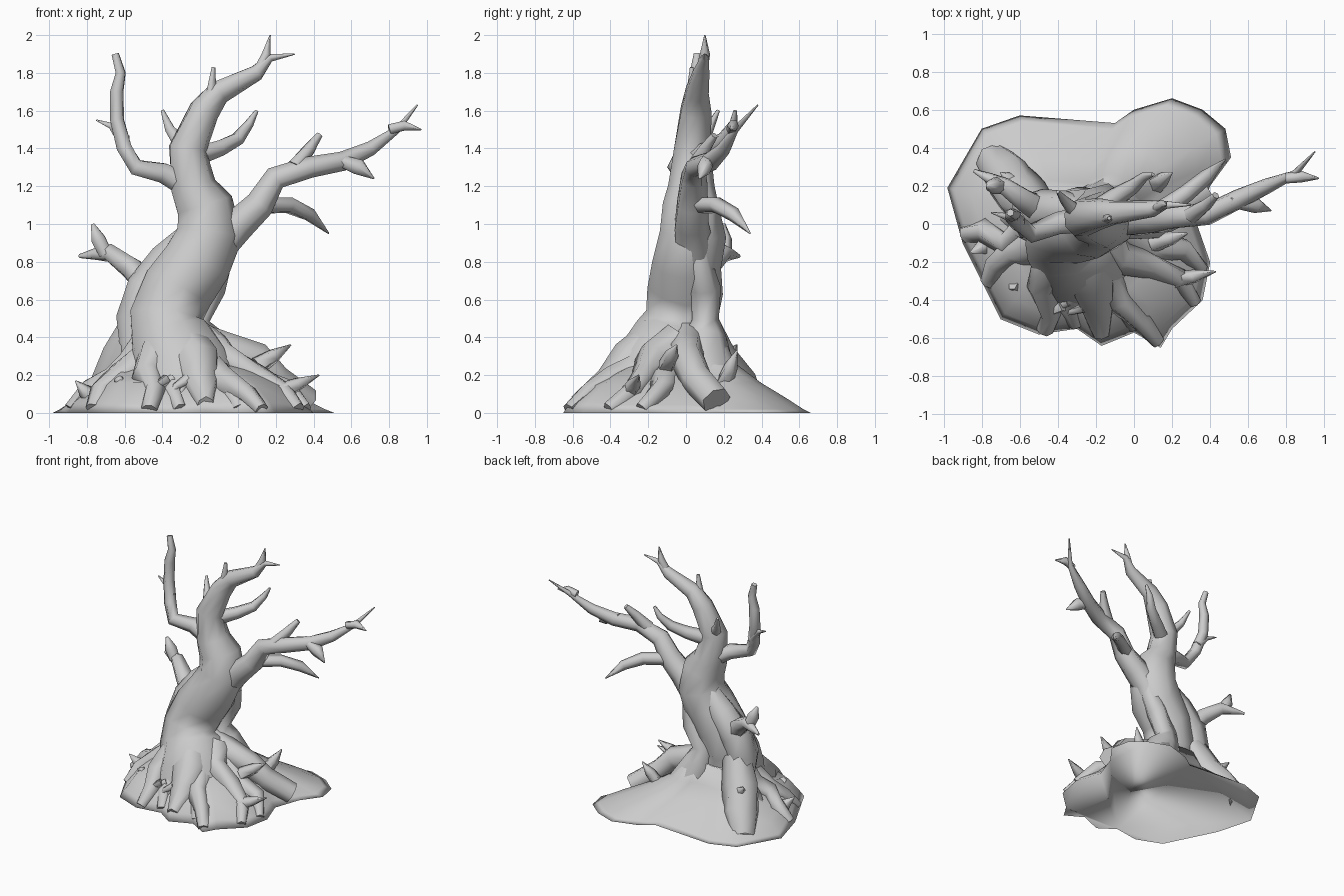
import bpy, bmesh, math, random
from mathutils import Vector

random.seed(4)
cube = bpy.data.objects.get("Cube")
if cube:
    bpy.data.objects.remove(cube, do_unlink=True)

bark = bpy.data.materials.new("grey bark")
bark.use_nodes = True
GREY = (0.6, 0.6, 0.6, 1)
bark.diffuse_color = GREY
bark.node_tree.nodes["Principled BSDF"].inputs["Base Color"].default_value = GREY


def finish(name, bm, angle):
    """Turn a bmesh into a smooth shaded bark object."""
    bmesh.ops.recalc_face_normals(bm, faces=bm.faces)
    mesh = bpy.data.meshes.new(name)
    bm.to_mesh(mesh)
    bm.free()
    mesh.materials.append(bark)
    obj = bpy.data.objects.new(name, mesh)
    bpy.context.collection.objects.link(obj)
    bpy.ops.object.select_all(action="DESELECT")
    obj.select_set(True)
    bpy.context.view_layer.objects.active = obj
    bpy.ops.object.shade_smooth_by_angle(angle=math.radians(angle))


def skin(bm, rings):
    """Join successive rings with quads and cap both ends."""
    for low, high in zip(rings, rings[1:]):
        count = len(low)
        for i in range(count):
            j = (i + 1) % count
            bm.faces.new((low[i], low[j], high[j], high[i]))
    bm.faces.new(rings[0][::-1])
    bm.faces.new(rings[-1])


def spread(radii, t):
    """Radius at fraction t of a limb, blended between evenly spaced radii."""
    place = t * (len(radii) - 1)
    k = min(int(place), len(radii) - 2)
    return max(radii[k] + (radii[k + 1] - radii[k]) * (place - k), .004)


def limb(name, radii, path, sides=6, rough=0.1):
    """Gnarled tube along a path, kept above the ground."""
    bm = bmesh.new()
    pts = [Vector(p) for p in path]
    last = len(pts) - 1
    rings = []
    side = Vector((0, 1, 0))
    for k, centre in enumerate(pts):
        axis = (pts[min(k + 1, last)] - pts[max(k - 1, 0)]).normalized()
        side = (side - axis * side.dot(axis)).normalized()
        other = axis.cross(side)
        ring = []
        for i in range(sides):
            turn = math.tau * i / sides
            radius = spread(radii, k / last) * random.uniform(1 - rough, 1 + rough)
            spot = centre + radius * (side * math.cos(turn) + other * math.sin(turn))
            spot.z = max(spot.z, 0)
            ring.append(bm.verts.new(spot))
        rings.append(ring)
    skin(bm, rings)
    finish(name, bm, 75)


# Spreading ground mound: a gentle slope behind, a lumpy steep shelf in front
outline = [(-.98, .19), (-.8, .5), (-.6, .57), (-.1, .53), (0, .6),
           (.2, .66), (.36, .6), (.48, .5), (.51, .35), (.4, .2), (.33, 0),
           (.4, -.2), (.36, -.4), (.2, -.55), (.14, -.65), (0, -.57),
           (-.17, -.64), (-.3, -.55), (-.5, -.58), (-.7, -.5), (-.8, -.3), (-.9, -.1)]
heart = Vector((-.34, 0, 0))
bm = bmesh.new()
rings = []
for scale, back, front in ((1, 0, 0), (.94, .02, .05), (.8, .08, .14), (.6, .16, .2),
                           (.4, .26, .27), (.3, .4, .36)):
    ring = []
    for x, y in outline:
        spot = heart.lerp(Vector((x, y, 0)), scale)
        spot.z = front * random.uniform(.8, 1.2) if y < .1 else back
        ring.append(bm.verts.new(spot))
    rings.append(ring)
skin(bm, rings)
finish("ground_mound", bm, 180)

# Twisted trunk, running up into the crown branch
limb("trunk", (.3, .2, .19, .11, .06, 0),
     [(-.28, -.14, .1), (-.3, -.12, .26), (-.35, -.07, .4), (-.38, -.03, .5),
      (-.32, 0, .66), (-.22, 0, .8), (-.16, .03, .95), (-.18, .03, 1.1),
      (-.24, .03, 1.2), (-.27, .03, 1.4), (-.18, .05, 1.6), (-.1, .06, 1.7),
      (.1, .08, 1.8), (.17, .1, 1.88), (.3, .1, 1.9)], sides=9, rough=.06)
limb("trunk_left_strand", (.16, .1, .13, .12, .06),
     [(-.57, .06, .1), (-.52, .05, .3), (-.54, .04, .5), (-.48, .06, .65),
      (-.36, .07, .8), (-.2, .05, 1)], sides=7)
limb("trunk_right_strand", (.17, .08, .08, .06),
     [(-.1, .1, .15), (-.2, .1, .4), (-.22, .1, .5), (-.14, .1, .66),
      (-.1, .07, .8), (-.1, .05, 1)], sides=7)

# Broad buttresses sweeping into the mound
limb("left_buttress", (.1, .15, .1),
     [(-.5, .07, .5), (-.58, .14, .3), (-.66, .24, .14), (-.74, .34, 0)], sides=7)
limb("right_buttress", (.1, .09, .08),
     [(-.24, 0, .4), (-.06, 0, .33), (.1, 0, .29), (.2, .05, .18), (.36, .16, .06)], sides=7)
limb("front_buttress", (.12, .13, .05),
     [(-.3, -.15, .4), (-.22, -.28, .27), (-.2, -.4, .14), (-.17, -.58, .04)], sides=7)

# Large right branch with its side shoots
limb("right_branch", (.1, .09, .06, .045, 0),
     [(-.2, .03, .7), (-.08, .04, .9), (0, .03, 1), (.12, .03, 1.1), (.2, .04, 1.24),
      (.38, .05, 1.3), (.55, .13, 1.33), (.7, .2, 1.4), (.84, .26, 1.5), (.95, .38, 1.63)],
     sides=7)
limb("right_branch_fork", (.03, .03, 0), [(.8, .24, 1.5), (.88, .25, 1.52), (.97, .24, 1.5)])
limb("right_branch_barb", (.03, .045, 0), [(.5, .12, 1.35), (.64, .1, 1.3), (.72, .07, 1.24)])
limb("right_branch_spur", (.05, .02), [(.3, .05, 1.3), (.38, .1, 1.4), (.43, .15, 1.47)])
limb("right_low_shoot", (.05, .045, .04, 0),
     [(.1, .04, 1.1), (.27, .16, 1.1), (.38, .25, 1.05), (.48, .34, .95)])

# Crown shoots
limb("crown_fork", (.03, .025, 0), [(.1, .08, 1.8), (.15, .1, 1.9), (.17, .1, 2)])
limb("crown_stub", (.05, .01), [(-.17, .05, 1.6), (-.14, .03, 1.7), (-.13, .03, 1.83)])
limb("crown_right_shoot", (.06, .04, .01),
     [(-.25, .04, 1.35), (-.1, .14, 1.4), (0, .2, 1.45), (.06, .25, 1.53), (.1, .26, 1.6)])
limb("crown_left_shoot", (.05, .01), [(-.28, .04, 1.4), (-.36, .12, 1.5), (-.4, .17, 1.6)])

# Upper left branch
limb("left_branch", (.07, .045, .04, .02),
     [(-.2, .03, 1.15), (-.4, 0, 1.27), (-.54, -.05, 1.3), (-.6, 0, 1.4),
      (-.64, .04, 1.55), (-.64, .05, 1.7), (-.62, .05, 1.8), (-.65, .06, 1.9)])
limb("left_branch_barb", (.04, 0), [(-.6, .02, 1.44), (-.67, .04, 1.52), (-.75, .06, 1.55)])

# Lower left branch
limb("left_low_branch", (.08, .05, .01),
     [(-.44, .05, .62), (-.57, .12, .77), (-.68, .2, .85), (-.76, .24, .84), (-.84, .28, .83)])
limb("left_low_fork", (.04, .045, .01), [(-.7, .2, .84), (-.74, .2, .92), (-.77, .2, 1)])

# Arching roots from the trunk out to chosen corners of the mound rim
for n, corner in enumerate((-1, -2, -4, -5, -7, -8, -10, -11)):
    reach = Vector((*outline[corner], 0)) - heart
    across = Vector((-reach.y, reach.x, 0))
    path = []
    for along, height in ((.22, .36), (.4, .27), (.6, .19), (.8, .12), (.96, .02)):
        spot = heart + reach * along + across * random.uniform(-.08, .08)
        spot.z = height * random.uniform(.85, 1.1)
        path.append(spot)
    limb(f"root_{n}", (.11, .075, .04), path, rough=.2)

# Thin broken spikes sticking up around the base
for n, (start, tip) in enumerate([((.1, -.1, .25), (.28, -.05, .36)),
                                  ((.2, -.3, .1), (.43, -.25, .2)),
                                  ((.1, .2, .15), (.2, .27, .33)),
                                  ((-.75, -.1, .05), (-.86, -.15, .17)),
                                  ((-.6, .2, .25), (-.7, .27, .36))]):
    limb(f"spike_{n}", (.05, .04, 0), [start, Vector(start).lerp(Vector(tip), .5), tip], sides=5)

# Rootlets crossing the front shelf
for n in range(14):
    turn = math.radians(random.uniform(185, 350))
    start = heart + Vector((math.cos(turn), math.sin(turn), 0)) * random.uniform(.36, .46)
    end = start + Vector((random.uniform(-.2, .2), random.uniform(-.12, 0), 0))
    middle = start.lerp(end, .5)
    start.z, middle.z, end.z = .18, .14, .03
    limb(f"rootlet_{n}", (.03, .01), [start, middle, end], sides=5)
